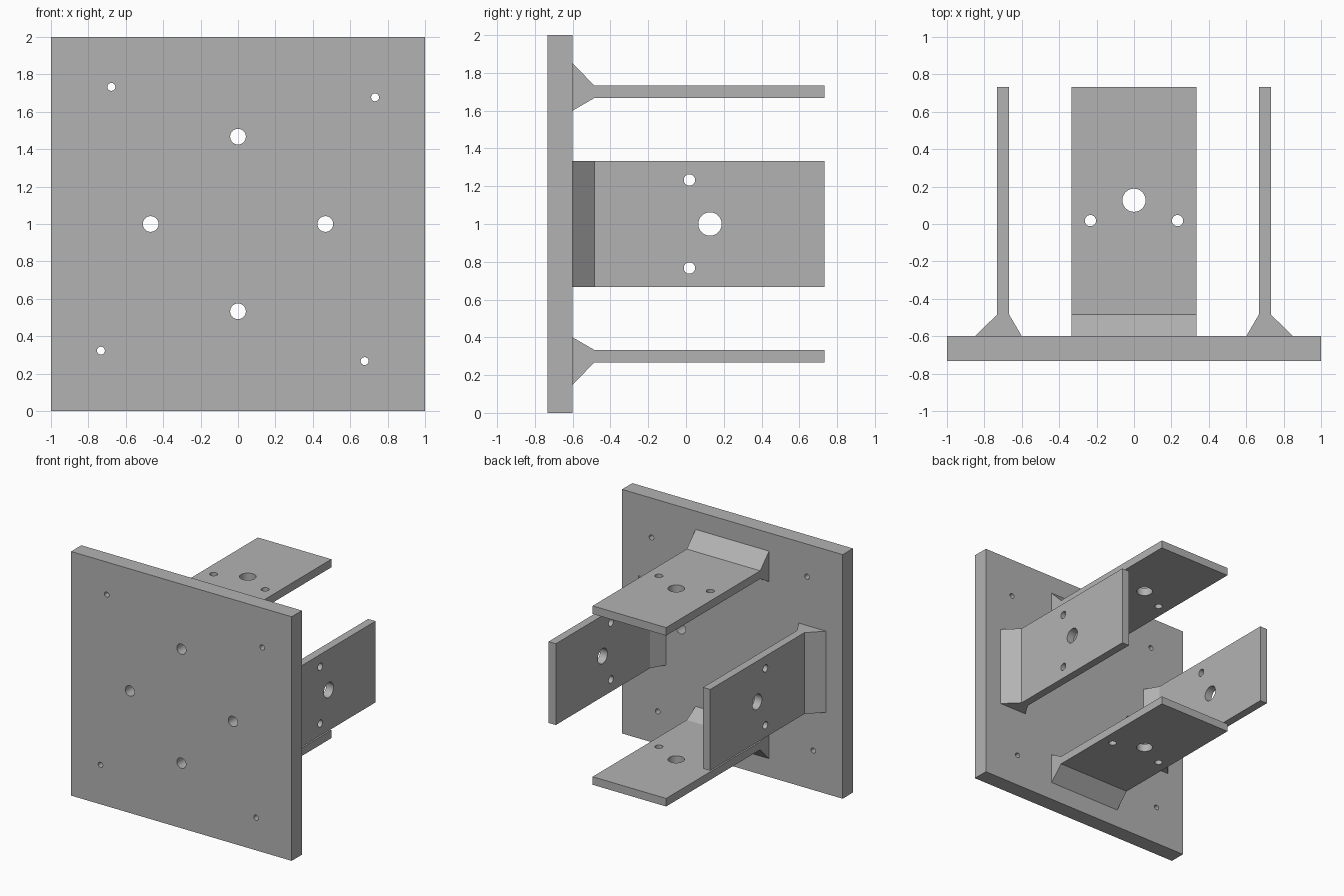
import bpy, bmesh, math
from mathutils import Matrix, Vector

cube = bpy.data.objects.get("Cube")
if cube:
    bpy.data.objects.remove(cube, do_unlink=True)

CENTRE = Matrix.Translation((0, 0, 1))
FRONT, SEAT, BACK = -0.733, -0.6, 0.733
HALF_WIDTH = 0.333

grey = bpy.data.materials.new("plain grey")
grey.use_nodes = True
colour = (0.45, 0.45, 0.45, 1)
grey.diffuse_color = colour
grey.node_tree.nodes["Principled BSDF"].inputs["Base Color"].default_value = colour


def make_object(name, bm):
    bmesh.ops.recalc_face_normals(bm, faces=bm.faces)
    mesh = bpy.data.meshes.new(name)
    bm.to_mesh(mesh)
    bm.free()
    mesh.materials.append(grey)
    obj = bpy.data.objects.new(name, mesh)
    bpy.context.collection.objects.link(obj)
    return obj


def drill(obj, holes, rotation):
    """Cut round holes given as (centre, radius); the drill axis is z before rotation."""
    bm = bmesh.new()
    for centre, radius in holes:
        bmesh.ops.create_cone(bm, cap_ends=True, segments=32, radius1=radius, radius2=radius,
                              depth=0.4, matrix=Matrix.Translation(centre) @ rotation)
    cutter = make_object(obj.name + "_drill", bm)
    cutter.hide_render = True
    mod = obj.modifiers.new("holes", 'BOOLEAN')
    mod.operation, mod.solver, mod.object = 'DIFFERENCE', 'EXACT', cutter
    bpy.ops.object.select_all(action='DESELECT')
    bpy.context.view_layer.objects.active = obj
    obj.select_set(True)
    bpy.ops.object.modifier_apply(modifier=mod.name)
    bpy.data.objects.remove(cutter, do_unlink=True)
    bpy.ops.object.shade_smooth_by_angle(angle=math.radians(30))


# Square base plate with four bolt holes and four small pin holes
bm = bmesh.new()
bmesh.ops.create_cube(bm, size=1, matrix=Matrix.Translation((0, (FRONT + SEAT) / 2, 0))
                      @ Matrix.Diagonal((2, SEAT - FRONT, 2, 1)))
plate = make_object("base_plate", bm)
bolts = [(0, 0.467), (0, -0.467), (0.467, 0), (-0.467, 0)]
pins = [(-0.677, 0.733), (0.733, 0.677), (-0.733, -0.677), (0.677, -0.733)]
holes = [(Vector((x, SEAT, z)), 0.042) for x, z in bolts]
holes += [(Vector((x, SEAT, z)), 0.021) for x, z in pins]
drill(plate, holes, Matrix.Rotation(math.pi / 2, 4, 'X'))
plate.matrix_world = CENTRE

# Four arms with flared feet, turned around the plate centre
profile = [(SEAT, 0.85), (-0.485, 0.733), (BACK, 0.733),
           (BACK, 0.667), (-0.485, 0.667), (SEAT, 0.6)]
for turn, side in enumerate(("top", "left", "bottom", "right")):
    bm = bmesh.new()
    face = bm.faces.new([bm.verts.new((-HALF_WIDTH, y, z)) for y, z in profile])
    extruded = bmesh.ops.extrude_face_region(bm, geom=[face])["geom"]
    bmesh.ops.translate(bm, vec=(2 * HALF_WIDTH, 0, 0),
                        verts=[v for v in extruded if isinstance(v, bmesh.types.BMVert)])
    arm = make_object(side + "_arm", bm)
    drill(arm, [(Vector((0, 0.127, 0.7)), 0.062),
                (Vector((-0.233, 0.018, 0.7)), 0.03),
                (Vector((0.233, 0.018, 0.7)), 0.03)], Matrix.Identity(4))
    arm.matrix_world = CENTRE @ Matrix.Rotation(turn * math.pi / 2, 4, 'Y')
